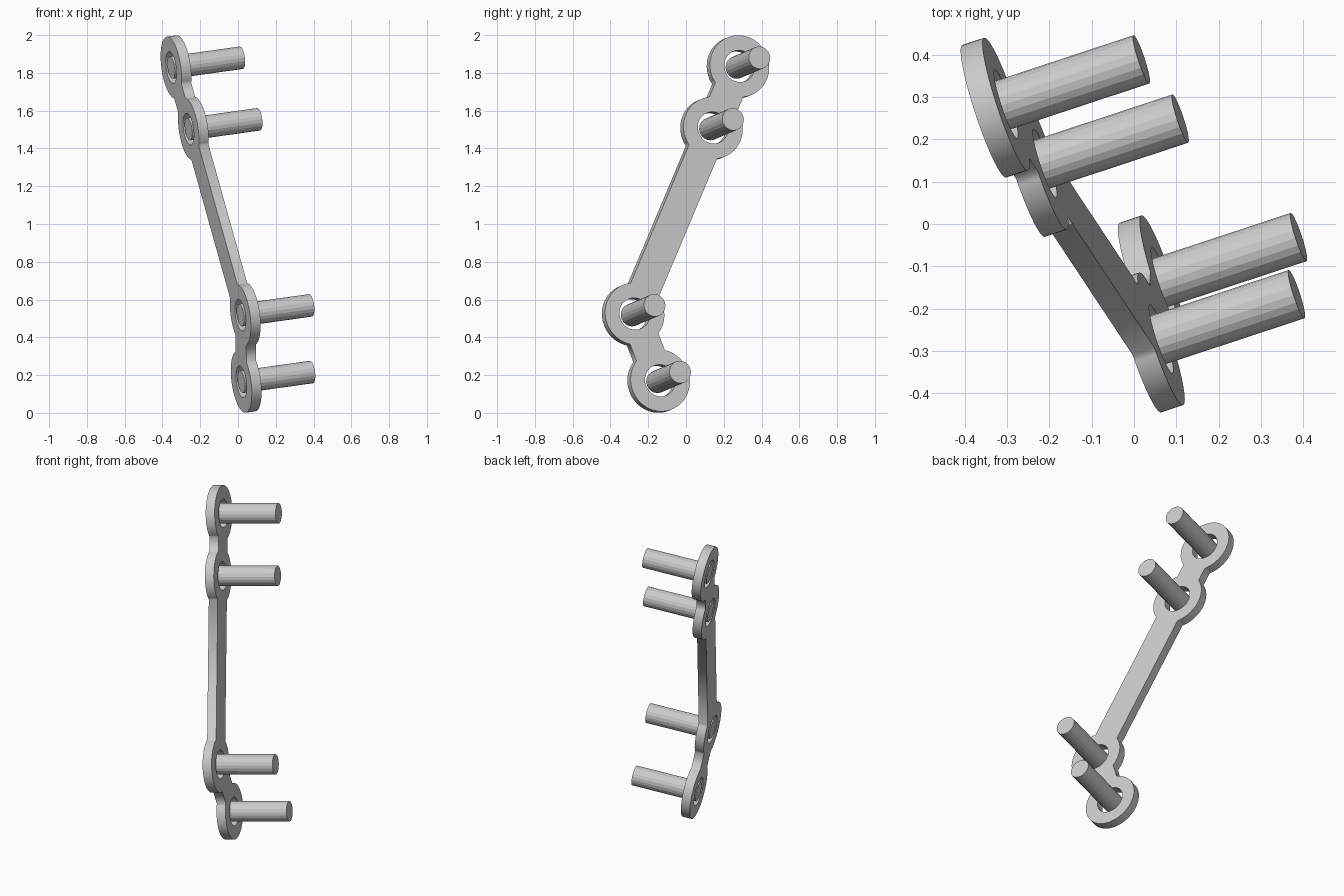
import bpy
from math import asin, atan2, cos, sin, tau
from mathutils import Matrix, Vector

if "Cube" in bpy.data.objects:
    bpy.data.objects.remove(bpy.data.objects["Cube"], do_unlink=True)

RING, HOLE, PEG = 0.165, 0.085, 0.06
BAR_WIDTH, THICK, PEG_LENGTH = 0.17, 0.055, 0.395

# Plate frame: local z is the plate normal and the peg axis
normal = Vector((1, 0.33, 0.14)).normalized()
rotation = normal.to_track_quat('Z', 'Y')
origin = Vector((0.019, 0, 0))
frame = Matrix.Translation(origin) @ rotation.to_matrix().to_4x4()

# Ring centres (y, z), placed on the tilted plane, then flattened
centres_yz = [(0.275, 1.832), (0.135, 1.506), (-0.28, 0.521), (-0.145, 0.168)]
centres = []
for y, z in centres_yz:
    world = Vector((origin.x - 0.33 * y - 0.14 * z, y, z))
    centres.append((frame.inverted() @ world).to_2d())


def arc(centre, radius, start, end, steps):
    return [centre + radius * Vector((cos(a), sin(a)))
            for a in (start + (end - start) * i / steps for i in range(steps + 1))]


def heading(a, b):
    return atan2(b.y - a.y, b.x - a.x)


# Outline: walk down one side of the chain and back up the other
half = asin(BAR_WIDTH / 2 / RING)
walk = list(range(len(centres))) + list(range(len(centres) - 2, 0, -1))
outline = []
for k, i in enumerate(walk):
    before, after = walk[k - 1], walk[(k + 1) % len(walk)]
    start = heading(centres[i], centres[before]) + half
    end = heading(centres[i], centres[after]) - half
    sweep = (end - start) % tau
    outline += arc(centres[i], RING, start, start + sweep, max(6, round(sweep * 10)))


def add_spline(curve, points):
    spline = curve.splines.new('POLY')
    spline.points.add(len(points) - 1)
    for point, p in zip(spline.points, points):
        point.co = (p.x, p.y, 0, 1)
    spline.use_cyclic_u = True


# Flat plate with four round holes
curve = bpy.data.curves.new("plate_profile", 'CURVE')
curve.dimensions = '2D'
curve.fill_mode = 'BOTH'
curve.extrude = THICK / 2
add_spline(curve, outline)
for c in centres:
    add_spline(curve, arc(c, HOLE, 0, tau, 48)[:-1])
plate = bpy.data.objects.new("plate", curve)
bpy.context.collection.objects.link(plate)
plate.matrix_world = frame
bpy.ops.object.select_all(action='DESELECT')
plate.select_set(True)
bpy.context.view_layer.objects.active = plate
bpy.ops.object.convert(target='MESH')

# Pegs standing in the holes
names = ["top_peg", "upper_peg", "lower_peg", "bottom_peg"]
for name, c in zip(names, centres):
    bpy.ops.mesh.primitive_cylinder_add(vertices=20, radius=PEG, depth=PEG_LENGTH)
    peg = bpy.context.object
    peg.name = name
    peg.matrix_world = frame @ Matrix.Translation((c.x, c.y, (PEG_LENGTH - THICK) / 2))
